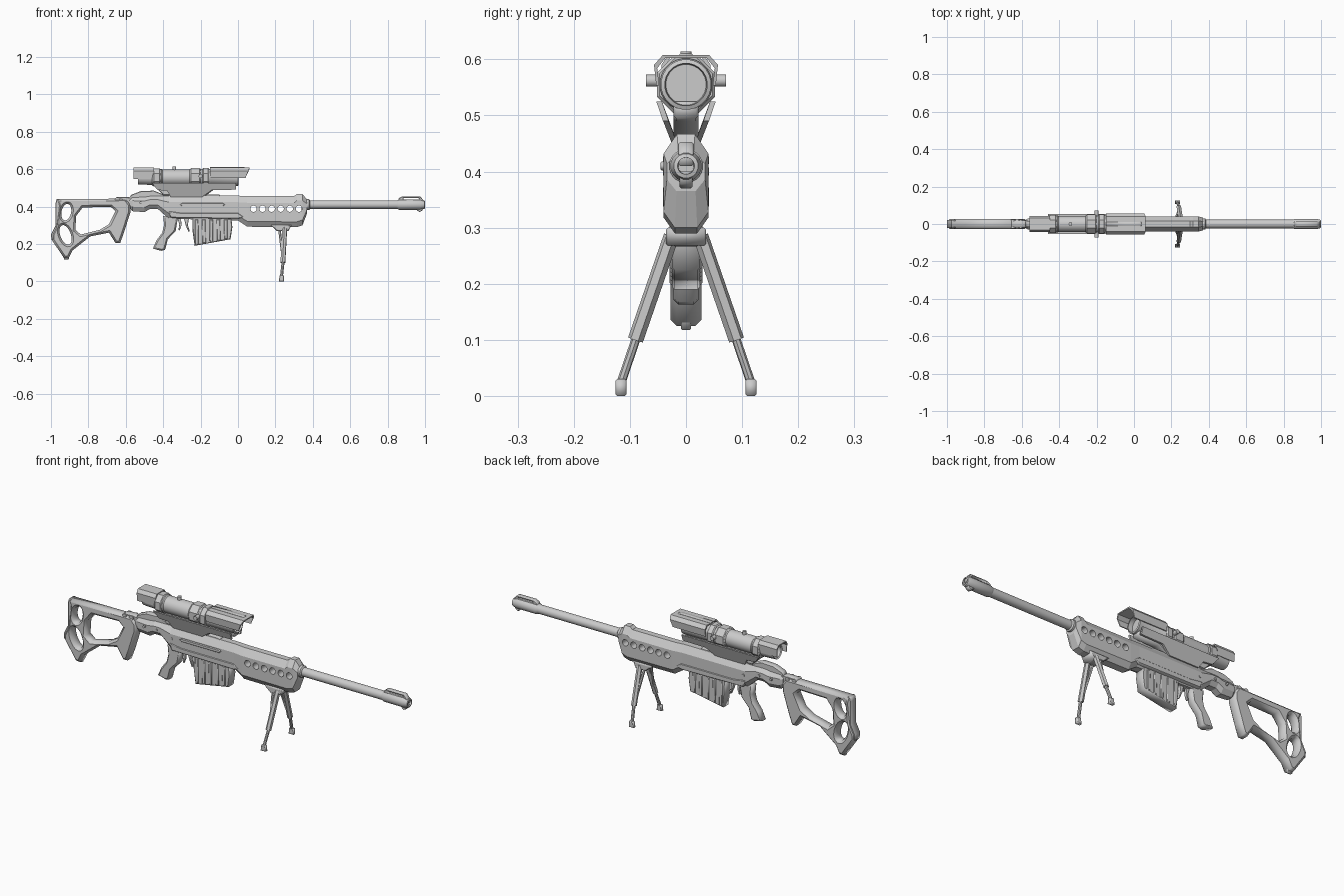
import bpy, bmesh, math
from mathutils import Vector

if "Cube" in bpy.data.objects:
    bpy.data.objects.remove(bpy.data.objects["Cube"])


def ellipse(cx, cz, rx, rz, tilt=0.0, n=20):
    pts = []
    for i in range(n):
        a = 2 * math.pi * i / n
        u, v = rx * math.cos(a), rz * math.sin(a)
        pts.append((cx + u * math.cos(tilt) - v * math.sin(tilt), cz + u * math.sin(tilt) + v * math.cos(tilt)))
    return pts


def plate(name, outline, half, bevel=0.006, holes=(), y=0.0):
    """Side profile (x, z) with holes, thickened along y with bevelled rims."""
    cu = bpy.data.curves.new(name, 'CURVE')
    cu.dimensions, cu.fill_mode = '2D', 'BOTH'
    cu.extrude, cu.bevel_depth, cu.offset = half - bevel, bevel, -bevel
    cu.bevel_resolution = 0
    for loop in (outline, *holes):
        sp = cu.splines.new('POLY')
        sp.points.add(len(loop) - 1)
        for p, (px, pz) in zip(sp.points, loop):
            p.co = (px, pz, 0, 1)
        sp.use_cyclic_u = True
    ob = bpy.data.objects.new(name, cu)
    bpy.context.collection.objects.link(ob)
    ob.rotation_euler.x = math.pi / 2
    ob.location.y = y
    bpy.ops.object.select_all(action='DESELECT')
    ob.select_set(True)
    bpy.context.view_layer.objects.active = ob
    bpy.ops.object.convert(target='MESH')
    return bpy.context.object


def skin(name, rings, cap=True, smooth=False):
    """Bridge equal-length rings of 3D points."""
    bm = bmesh.new()
    vr = [[bm.verts.new(p) for p in r] for r in rings]
    n = len(vr[0])
    for a, b in zip(vr, vr[1:]):
        for i in range(n):
            bm.faces.new((a[i], a[(i + 1) % n], b[(i + 1) % n], b[i]))
    if cap:
        bm.faces.new(vr[0])
        bm.faces.new(vr[-1])
    bmesh.ops.recalc_face_normals(bm, faces=bm.faces)
    me = bpy.data.meshes.new(name)
    bm.to_mesh(me)
    bm.free()
    ob = bpy.data.objects.new(name, me)
    bpy.context.collection.objects.link(ob)
    if smooth:
        bpy.ops.object.select_all(action='DESELECT')
        ob.select_set(True)
        bpy.context.view_layer.objects.active = ob
        bpy.ops.object.shade_smooth_by_angle(angle=math.radians(35))
    return ob


def lathe(name, profile, z, n=24):
    """Turn (x, radius) pairs around an axis parallel to x."""
    return skin(name, [[(x, r * math.cos(2 * math.pi * (i + .5) / n), z + r * math.sin(2 * math.pi * (i + .5) / n))
                        for i in range(n)] for x, r in profile], smooth=n > 8)


def octa(x, zb, zt, hw):
    ct, cb = min(.035, .3 * (zt - zb)), min(.028, .3 * (zt - zb))
    half = [(.4 * hw, zt), (hw, zt - ct), (hw, zb + cb), (.5 * hw, zb)]
    return [(x, y, z) for y, z in half] + [(x, -y, z) for y, z in reversed(half)]


def rod(name, p, q, r, n=12):
    p, q = Vector(p), Vector(q)
    rot = (q - p).to_track_quat('Z', 'Y')
    ring = [rot @ Vector((r * math.cos(2 * math.pi * i / n + math.pi / n), r * math.sin(2 * math.pi * i / n + math.pi / n), 0))
            for i in range(n)]
    return skin(name, [[p + v for v in ring], [q + v for v in ring]], smooth=n > 8)


# Receiver and vented fore-end
receiver = skin('receiver', [octa(*s) for s in (
    (-.58, .395, .445, .022), (-.565, .375, .455, .030), (-.50, .370, .455, .034),
    (-.47, .388, .458, .036), (-.43, .388, .458, .036), (-.37, .335, .458, .038),
    (0.0, .325, .458, .038), (.05, .292, .455, .040), (.30, .290, .455, .040),
    (.315, .290, .467, .040), (.345, .300, .467, .040), (.37, .365, .435, .034))])
for i in range(6):
    x = .083 + i * .0485
    cutter = rod('vent_cutter', (x, -.1, .388), (x, .1, .388), .017, 16)
    cutter.hide_render = True
    m = receiver.modifiers.new('vent', 'BOOLEAN')
    m.operation, m.object, m.solver = 'DIFFERENCE', cutter, 'EXACT'
    bpy.context.view_layer.objects.active = receiver
    bpy.ops.object.modifier_apply(modifier=m.name)
    bpy.data.objects.remove(cutter)

# Side details: ejection slot bar, raised lower panel, pins
plate('slot_bar', [(-.30, .402), (-.08, .402), (-.07, .410), (-.08, .418), (-.30, .418), (-.31, .410)], .006, .002, y=-.039)
plate('lower_panel', [(-.37, .375), (-.30, .365), (0, .365), (.03, .345), (0, .335), (-.36, .340)], .041, .003)
for x, z in ((-.36, .40), (-.45, .42), (-.52, .42)):
    rod('pin', (x, -.041, z), (x, .041, z), .007)

# Barrel and muzzle brake
lathe('barrel', [(.34, .030), (.38, .030), (.385, .023), (.87, .023)], .41)
lathe('muzzle_core', [(.85, .023), (.86, .028), (.975, .028), (.998, .022), (1.0, .015), (.96, .014)], .41, 16)
plate('muzzle_rail', [(.855, .425), (.858, .443), (.875, .453), (.975, .453), (.995, .430), (.995, .410), (.86, .410)],
      .013, .003, [[(.885, .437), (.885, .445), (.965, .445), (.972, .437)]])
plate('muzzle_fin', [(.93, .40), (.995, .40), (.985, .378), (.97, .370), (.955, .382)], .012, .003)

# Skeleton stock
plate('stock', [(-.97, .44), (-.60, .442), (-.575, .41), (-.575, .37), (-.61, .26), (-.63, .205), (-.655, .205),
                (-.69, .26), (-.79, .24), (-.885, .165), (-.905, .125), (-.93, .125), (-.995, .22), (-.995, .25),
                (-.97, .30), (-.96, .405)], .028, .011,
      [[(-.83, .395), (-.68, .398), (-.655, .375), (-.69, .305), (-.74, .275), (-.84, .25), (-.87, .275), (-.865, .35)],
       ellipse(-.918, .37, .026, .045, -.2), ellipse(-.922, .248, .028, .055, .35)])
plate('butt_pad', [(-.97, .44), (-.955, .44), (-.95, .41), (-.965, .30), (-.98, .25), (-.982, .225), (-.997, .22),
                   (-1.0, .25), (-.975, .30), (-.975, .42)], .022, .003)
plate('butt_spike', [(-.94, .16), (-.93, .118), (-.905, .118), (-.895, .16)], .009, .002)
plate('stock_hinge', [(-.66, .435), (-.65, .450), (-.60, .452), (-.55, .445), (-.55, .395), (-.60, .40)], .018, .004)
for x in (-.645, -.605):
    rod('hinge_pin', (x, -.024, .437), (x, .024, .437), .012)

# Grip, trigger and magazine
plate('grip', [(-.40, .35), (-.32, .35), (-.333, .27), (-.375, .225), (-.39, .168), (-.41, .163), (-.455, .175),
               (-.435, .22), (-.405, .26), (-.395, .30)], .022, .008)
plate('trigger', [(-.325, .34), (-.305, .34), (-.302, .30), (-.312, .272), (-.318, .275), (-.314, .305)], .006, .001)
plate('magazine_catch', [(-.29, .34), (-.262, .34), (-.268, .30), (-.258, .268), (-.265, .265), (-.28, .30)], .008, .002)
plate('magazine', [(-.245, .345), (-.035, .335), (-.03, .29), (-.042, .232), (-.232, .190), (-.243, .27)][0:3]
      + [(-.04, .225), (-.232, .190), (-.243, .27)], .025, .004)
for i in range(5):
    x = -.222 + i * .039
    zb = .198 + i * .007
    plate('magazine_rib', [(x - .009, .33), (x + .009, .33), (x + .011, zb), (x - .007, zb)], .029, .003)

# Bipod
plate('bipod_mount', [(.175, .30), (.285, .30), (.27, .268), (.21, .268), (.19, .285)], .036, .004)
for s in (-1, 1):
    rod('bipod_upper_leg', (.25, s * .026, .285), (.24, s * .09, .10), .014, 6)
    rod('bipod_brace', (.222, s * .026, .275), (.238, s * .07, .14), .007, 6)
    rod('bipod_lower_leg', (.241, s * .088, .105), (.232, s * .117, .02), .008, 8)
    plate('bipod_foot', [(.218, .0), (.247, .0), (.245, .03), (.222, .03)], .010, .003, y=s * .116)
rod('bipod_pivot', (.25, -.036, .278), (.25, .036, .278), .012)

# Scope rail and mount with splayed side plates
plate('scope_rail', [(-.585, .44), (-.57, .463), (-.52, .482), (-.45, .485), (-.40, .465), (-.10, .465), (-.09, .45)], .017, .003)
plate('scope_mount', [(-.46, .525), (-.40, .46), (-.17, .46), (-.13, .49), (-.01, .495), (-.01, .525)], .022, .004)
for s in (-1, 1):
    def panel(d):
        return [(-.46, s * (.053 - d), .525), (-.43, s * (.040 - d), .488), (-.38, s * (.038 - d), .485),
                (-.36, s * (.026 - d), .452), (-.19, s * (.026 - d), .452), (-.14, s * (.040 - d), .488),
                (-.01, s * (.041 - d), .490), (-.01, s * (.053 - d), .525)]
    skin('mount_side', [panel(0), panel(.010)])

# Scope tube, rings and recessed lenses
lathe('scope_tube', [(-.50, .028), (-.53, .032), (-.535, .037), (-.46, .040), (-.455, .046), (-.41, .047), (-.405, .043),
                     (-.26, .043), (-.255, .047), (-.15, .047), (-.145, .044), (0.0, .045), (.003, .038), (-.02, .036)], .555)
for x0, x1, r in ((-.455, -.415, .053), (-.255, -.20, .054), (-.19, -.155, .056)):
    lathe('scope_ring', [(x0, r - .005), (x0 + .005, r), (x1 - .005, r), (x1, r - .005)], .555, 8)
rod('side_knobs', (-.20, -.071, .562), (-.20, .071, .562), .011)
rod('top_knob', (-.34, 0, .59), (-.34, 0, .614), .010)


# Hoods over both scope ends, open underneath
def hood(name, xa, xb_low, xb_top, hw, zlow):
    half = [(hw * .93, zlow, 0), (hw, .59, .65), (hw * .72, .608, 1)]
    arch = half + [(-y, z, t) for y, z, t in reversed(half)]
    outer = lambda f: [(f(t), y, z) for y, z, t in arch]
    inner = lambda f: [(f(t), y * .9, z - .006 * (t > 0)) for y, z, t in reversed(arch)]
    front = lambda t: xb_low + (xb_top - xb_low) * t
    return skin(name, [outer(lambda t: xa) + inner(lambda t: xa), outer(front) + inner(front)])


hood('front_hood', -.15, .04, .062, .057, .553)
hood('rear_hood', -.45, -.558, -.56, .044, .548)
plate('hood_ridge', [(-.15, .604), (-.15, .611), (.03, .611), (.055, .604)], .012, .002)
